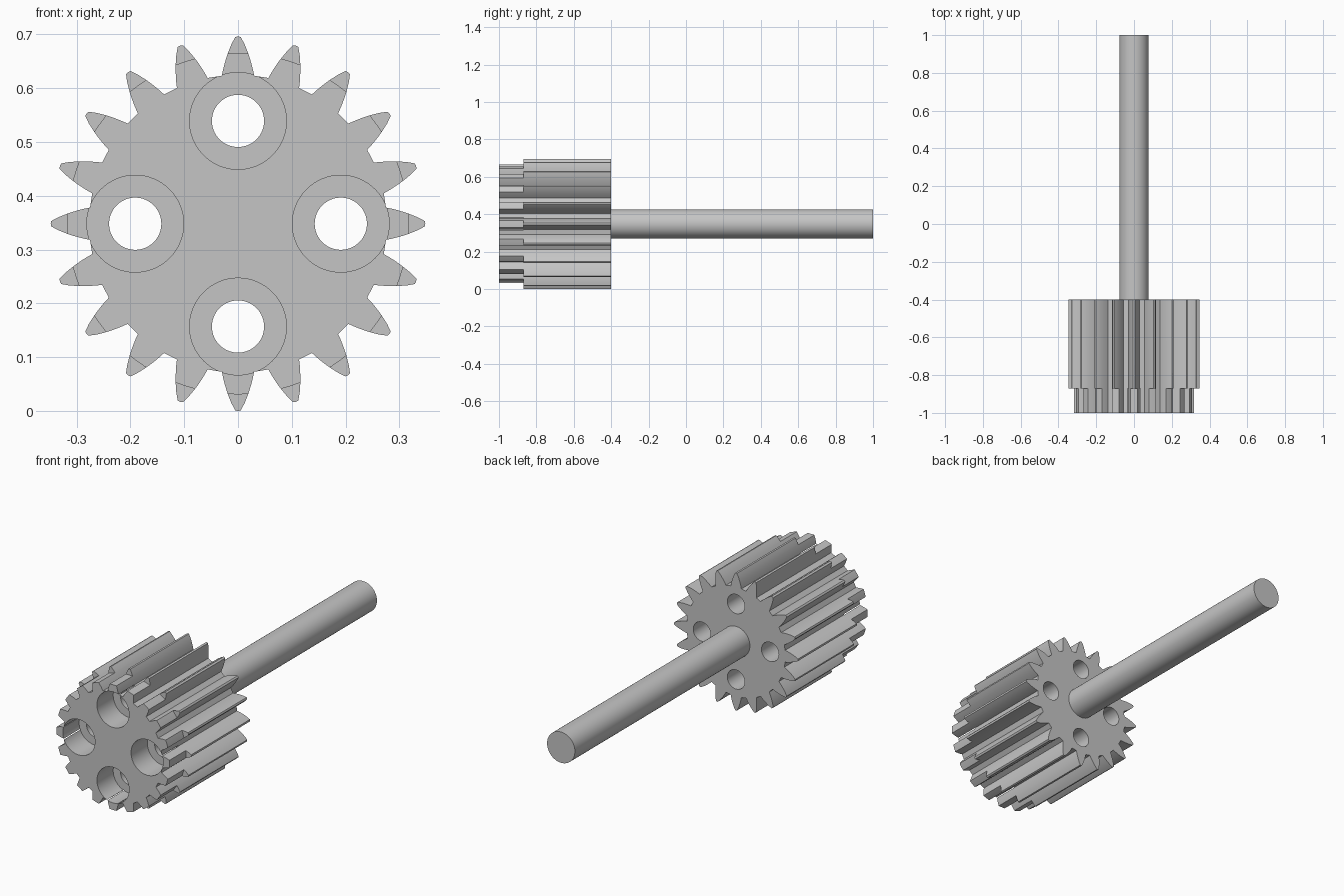
import bpy, bmesh, math
from mathutils import Matrix, Vector

cube = bpy.data.objects.get("Cube")
if cube:
    bpy.data.objects.remove(cube, do_unlink=True)

RADIUS = 0.348      # tooth tip radius, also the axis height
TEETH = 20
FRONT, STEP, BACK, SHAFT_END = -1.0, -0.87, -0.4, 1.0

GREY = (0.56, 0.56, 0.56, 1)
steel = bpy.data.materials.new("grey steel")
steel.use_nodes = True
steel.diffuse_color = GREY
steel.node_tree.nodes["Principled BSDF"].inputs["Base Color"].default_value = GREY


def finish(name, bm):
    bmesh.ops.recalc_face_normals(bm, faces=bm.faces)
    mesh = bpy.data.meshes.new(name)
    bm.to_mesh(mesh)
    bm.free()
    mesh.materials.append(steel)
    obj = bpy.data.objects.new(name, mesh)
    bpy.context.collection.objects.link(obj)
    return obj


def lathe(name, profile, x=0, z=0, steps=64):
    """Revolve a closed (radius, y) outline about an axis along y."""
    bm = bmesh.new()
    verts = [bm.verts.new((r, y, 0)) for r, y in profile]
    edges = [bm.edges.new((a, b)) for a, b in zip(verts, verts[1:] + verts[:1])]
    bmesh.ops.spin(bm, geom=verts + edges, cent=(0, 0, 0), axis=(0, 1, 0),
                   angle=math.tau, steps=steps, use_merge=True)
    bmesh.ops.remove_doubles(bm, verts=bm.verts, dist=1e-5)
    loose = [e for e in bm.edges if not e.link_faces]
    bmesh.ops.delete(bm, geom=loose, context='EDGES')
    bmesh.ops.translate(bm, verts=bm.verts, vec=(x, 0, z + RADIUS))
    return finish(name, bm)


def smooth(obj):
    bpy.ops.object.select_all(action='DESELECT')
    obj.select_set(True)
    bpy.context.view_layer.objects.active = obj
    bpy.ops.object.shade_smooth_by_angle(angle=math.radians(25))


# Gear body: one curved tooth outline repeated around the axis
flank = [(0.275, 0.030), (0.285, 0.028), (0.297, 0.025), (0.308, 0.0218),
         (0.318, 0.0184), (0.334, 0.012), (RADIUS - 0.001, 0.005)]
tooth = [(r, -w) for r, w in flank] + [(RADIUS, 0)] + [(r, w) for r, w in reversed(flank)]
bm = bmesh.new()
outline = []
for i in range(TEETH):
    turn = Matrix.Rotation(-math.tau * i / TEETH, 3, 'Y')
    outline += [bm.verts.new(turn @ Vector((r, FRONT, w)) + Vector((0, 0, RADIUS)))
                for r, w in tooth]
face = bm.faces.new(outline)
ext = bmesh.ops.extrude_face_region(bm, geom=[face], use_keep_orig=True)
bmesh.ops.translate(bm, vec=(0, BACK - FRONT, 0),
                    verts=[v for v in ext["geom"] if isinstance(v, bmesh.types.BMVert)])
gear = finish("gear", bm)

# Cutters: turned-down front rim and four counterbored holes
cutters = [lathe("rim_cutter", [(0.317, FRONT - 0.1), (0.45, FRONT - 0.1),
                                (0.45, STEP), (0.317, STEP)], steps=120)]
bore = [(0, FRONT - 0.1), (0.09, FRONT - 0.1), (0.09, STEP),
        (0.0485, STEP), (0.0485, BACK + 0.1), (0, BACK + 0.1)]
for x, z in ((1, 0), (-1, 0), (0, 1), (0, -1)):
    cutters.append(lathe("hole_cutter", bore, x * 0.191, z * 0.191))

bpy.context.view_layer.objects.active = gear
for cutter in cutters:
    mod = gear.modifiers.new("cut", 'BOOLEAN')
    mod.operation, mod.solver, mod.object = 'DIFFERENCE', 'EXACT', cutter
    bpy.ops.object.modifier_apply(modifier=mod.name)
    bpy.data.objects.remove(cutter, do_unlink=True)
smooth(gear)

# Shaft
shaft = lathe("shaft", [(0, BACK - 0.02), (0.078, BACK - 0.02),
                        (0.078, SHAFT_END), (0, SHAFT_END)])
smooth(shaft)
